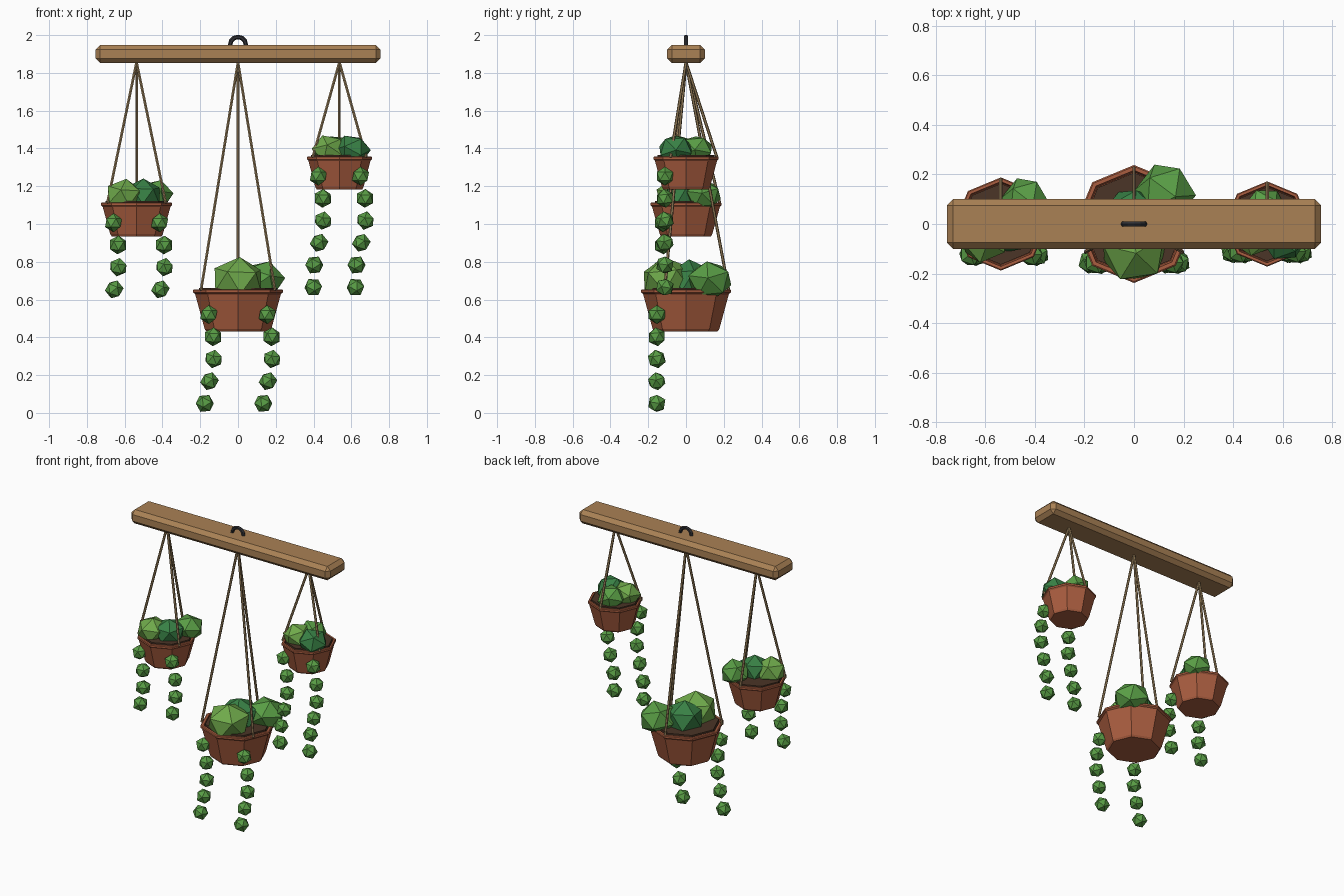
import bpy, bmesh, math, random
from mathutils import Vector, Matrix

if "Cube" in bpy.data.objects:
    bpy.data.objects.remove(bpy.data.objects["Cube"])

random.seed(4)


def mat(name, rgb):
    m = bpy.data.materials.new(name)
    m.diffuse_color = (*rgb, 1)
    m.use_nodes = True
    m.node_tree.nodes["Principled BSDF"].inputs["Base Color"].default_value = m.diffuse_color
    return m


WOOD = mat("wood", (0.40, 0.22, 0.09))
CLAY = mat("terracotta", (0.40, 0.11, 0.05))
SOIL = mat("soil", (0.07, 0.035, 0.02))
ROPE = mat("rope", (0.34, 0.23, 0.11))
IRON = mat("iron", (0.03, 0.03, 0.035))
LIGHT = mat("light_green", (0.16, 0.40, 0.07))
MID = mat("mid_green", (0.10, 0.34, 0.06))
DARK = mat("dark_green", (0.04, 0.22, 0.06))


def finish(bm, name, material):
    bmesh.ops.recalc_face_normals(bm, faces=bm.faces)
    me = bpy.data.meshes.new(name)
    bm.to_mesh(me)
    bm.free()
    me.materials.append(material)
    ob = bpy.data.objects.new(name, me)
    bpy.context.collection.objects.link(ob)
    return ob


def lathe(name, profile, loc, material, sides=8):
    """Revolve (radius, z) points; the open ends are capped."""
    bm = bmesh.new()
    rings = []
    for r, z in profile:
        rings.append([bm.verts.new((loc[0] + r * math.cos(math.tau * i / sides),
                                    loc[1] + r * math.sin(math.tau * i / sides),
                                    loc[2] + z)) for i in range(sides)])
    for a, b in zip(rings, rings[1:]):
        for i in range(sides):
            j = (i + 1) % sides
            bm.faces.new((a[i], a[j], b[j], b[i]))
    bm.faces.new(rings[0])
    bm.faces.new(rings[-1])
    return finish(bm, name, material)


def ball(name, loc, radius, material, squash=1.0, spin=0.0):
    bm = bmesh.new()
    m = (Matrix.Translation(loc) @ Matrix.Diagonal((1, 1, squash, 1))
         @ Matrix.Rotation(spin, 4, 'Z') @ Matrix.Rotation(spin * 0.3, 4, 'X'))
    bmesh.ops.create_icosphere(bm, subdivisions=1, radius=radius, matrix=m)
    return finish(bm, name, material)


def rod(name, a, b, radius, material):
    a, b = Vector(a), Vector(b)
    d = b - a
    m = Matrix.Translation((a + b) / 2) @ d.to_track_quat('Z', 'Y').to_matrix().to_4x4()
    bm = bmesh.new()
    bmesh.ops.create_cone(bm, cap_ends=True, segments=6, radius1=radius,
                          radius2=radius, depth=d.length, matrix=m)
    return finish(bm, name, material)


# Chamfered wooden beam
bm = bmesh.new()
bmesh.ops.create_cube(bm, size=1, matrix=Matrix.Translation((0, 0, 1.90))
                      @ Matrix.Diagonal((1.51, 0.20, 0.095, 1)))
bmesh.ops.bevel(bm, geom=bm.edges[:], offset=0.025, segments=1, affect='EDGES')
finish(bm, "beam", WOOD)

# Iron hanging ring, lower half sunk in the beam
bpy.ops.mesh.primitive_torus_add(location=(0, 0, 1.948), rotation=(math.pi / 2, 0, 0),
                                 major_segments=12, minor_segments=6,
                                 major_radius=0.042, minor_radius=0.012)
bpy.context.object.name = "hook"
bpy.context.object.data.materials.append(IRON)

# Each pot: name, x, rim radius, base z, height, leaves per trail,
# foliage clumps (x, y, radius as fractions of the rim radius)
POTS = [
    ("left", -0.537, 0.188, 0.934, 0.181, 4,
     [(-0.36, -0.32, 0.52, LIGHT), (0.18, -0.12, 0.52, DARK), (0.52, 0.50, 0.50, MID)]),
    ("middle", 0.0, 0.238, 0.431, 0.223, 5,
     [(0.0, -0.42, 0.58, LIGHT), (-0.02, 0.10, 0.52, DARK), (0.53, 0.53, 0.50, MID)]),
    ("right", 0.537, 0.172, 1.183, 0.175, 6,
     [(-0.33, -0.22, 0.53, LIGHT), (0.40, -0.32, 0.54, DARK), (-0.05, 0.32, 0.52, MID)]),
]

for name, px, R, z0, h, leaves, clumps in POTS:
    rim = z0 + h
    # Octagonal tapered pot with a lip and recessed top
    lathe(name + "_pot", [(0.70 * R, 0), (0.74 * R, 0.012), (0.955 * R, h - 0.024),
                          (R, h - 0.016), (R, h - 0.004), (0.975 * R, h),
                          (0.91 * R, h), (0.88 * R, h - 0.03)], (px, 0, z0), CLAY)
    lathe(name + "_soil", [(0.87 * R, -0.03), (0.87 * R, 0.006)], (px, 0, rim), SOIL)

    # Three ropes from the beam to the rim
    for k in range(3):
        a = math.radians(90 + 120 * k)
        rod(f"{name}_rope_{k + 1}", (px, 0, 1.856),
            (px + 0.95 * R * math.cos(a), 0.95 * R * math.sin(a), rim - 0.005),
            0.008, ROPE)

    # Faceted foliage clumps
    for k, (cx, cy, r, m) in enumerate(clumps):
        ball(f"{name}_foliage_{k + 1}", (px + cx * R, cy * R, rim + 0.2 * R),
             r * R * 1.05, m, 0.86, random.uniform(0, 3))

    # Two wavy trails of leaves down the front
    for side, label in ((-1, "a"), (1, "b")):
        for i in range(leaves):
            ball(f"{name}_trail_{label}_{i + 1}",
                 (px + side * 0.65 * R + 0.028 * math.sin(i), -0.65 * R,
                  rim - 0.6 * h - 0.1175 * i), 0.05, MID, 1.0, 0.4 * i)
